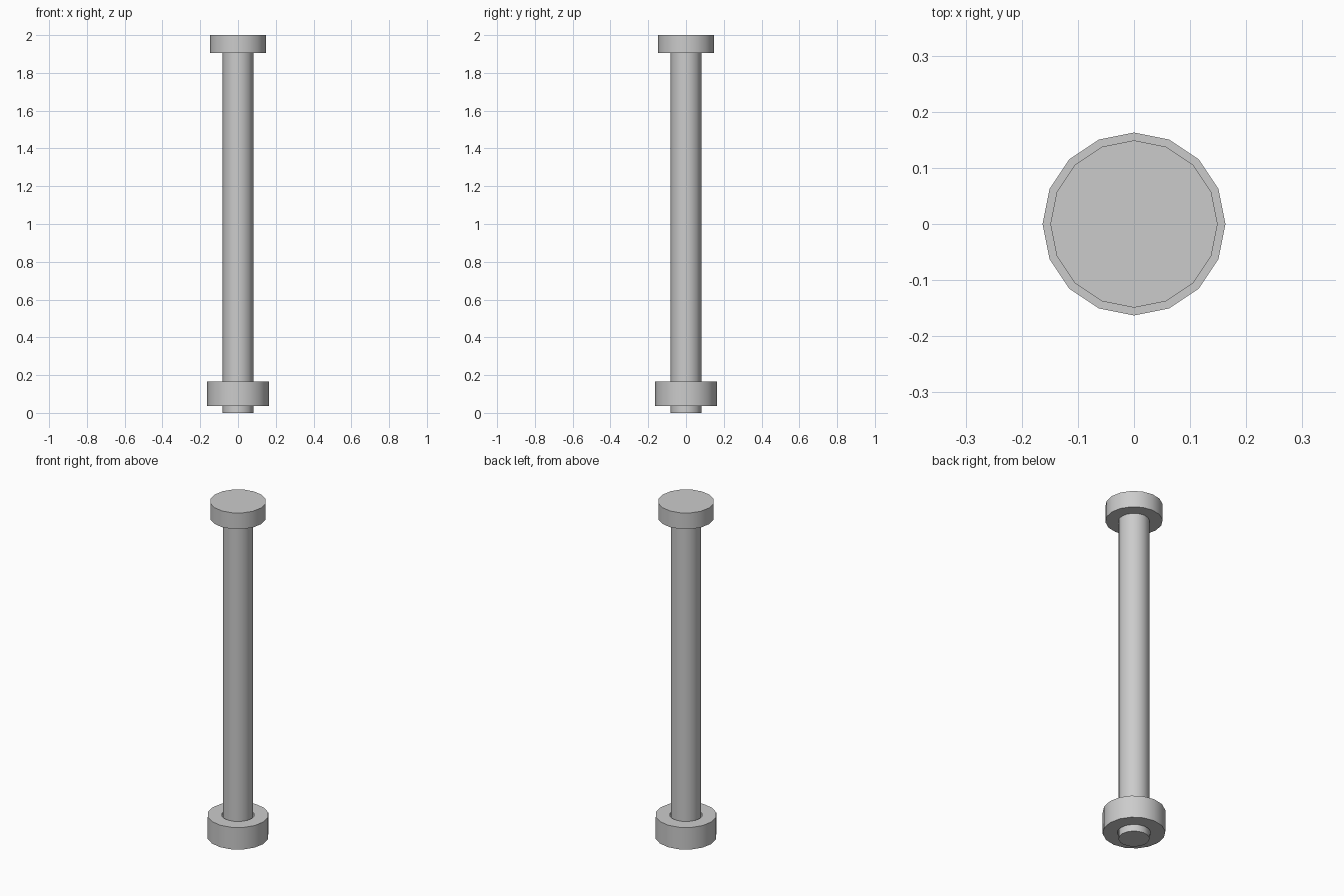
import bpy
import math

cube = bpy.data.objects.get("Cube")
if cube:
    bpy.data.objects.remove(cube, do_unlink=True)

SIDES = 16

steel = bpy.data.materials.new("grey_steel")
steel.use_nodes = True
colour = (0.6, 0.6, 0.6, 1)
steel.diffuse_color = colour
steel.node_tree.nodes["Principled BSDF"].inputs["Base Color"].default_value = colour


def finish(obj, name):
    obj.name = name
    obj.data.name = name
    obj.data.materials.append(steel)
    bpy.ops.object.select_all(action="DESELECT")
    obj.select_set(True)
    bpy.context.view_layer.objects.active = obj
    bpy.ops.object.shade_smooth_by_angle(angle=math.radians(40))


def cylinder(name, radius, bottom, top):
    bpy.ops.mesh.primitive_cylinder_add(
        vertices=SIDES, radius=radius, depth=top - bottom,
        location=(0, 0, (bottom + top) / 2))
    finish(bpy.context.object, name)


def ring(name, outer, inner, bottom, top):
    # Sweep a rectangular section around the z axis
    section = [(outer, bottom), (outer, top), (inner, top), (inner, bottom)]
    n = len(section)
    verts = [(r * math.cos(math.tau * i / SIDES), r * math.sin(math.tau * i / SIDES), z)
             for i in range(SIDES) for r, z in section]
    faces = []
    for i in range(SIDES):
        a, b = i * n, (i + 1) % SIDES * n
        for j in range(n):
            k = (j + 1) % n
            faces.append((a + j, b + j, b + k, a + k))
    mesh = bpy.data.meshes.new(name)
    mesh.from_pydata(verts, [], faces)
    obj = bpy.data.objects.new(name, mesh)
    bpy.context.collection.objects.link(obj)
    finish(obj, name)


# Long pin with a wide flat head
cylinder("shaft", 0.081, 0, 1.905)
cylinder("head", 0.149, 1.905, 2)

# Loose collar around the lower end, with a small gap to the shaft
ring("collar", 0.163, 0.087, 0.036, 0.165)
